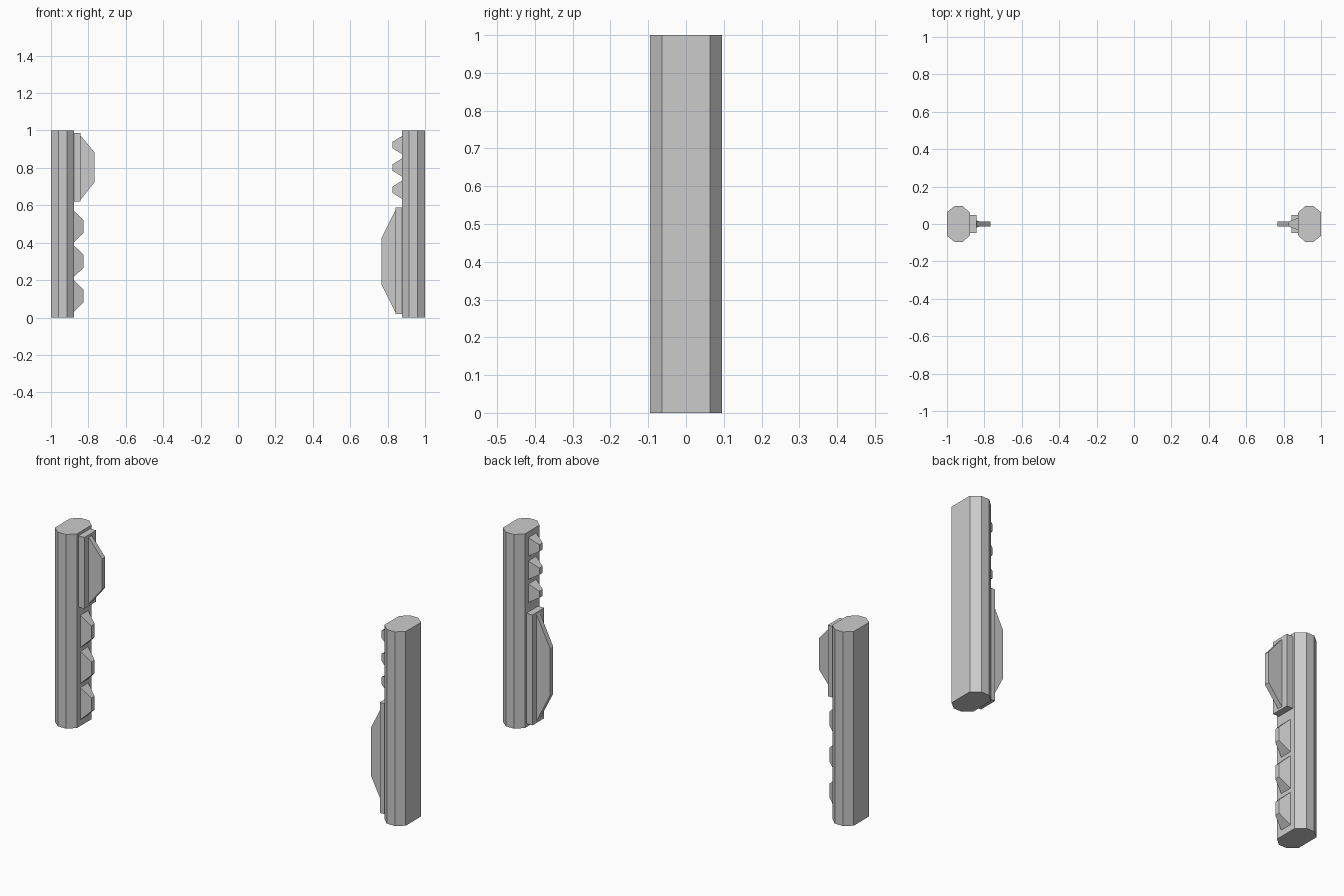
import bpy, bmesh

if "Cube" in bpy.data.objects:
    bpy.data.objects.remove(bpy.data.objects["Cube"])


def loft(name, ring_a, ring_b):
    """Closed solid between two matching point rings."""
    bm = bmesh.new()
    a = [bm.verts.new(p) for p in ring_a]
    b = [bm.verts.new(p) for p in ring_b]
    n = len(a)
    bm.faces.new(a)
    bm.faces.new(b)
    for i in range(n):
        bm.faces.new((a[i], a[(i + 1) % n], b[(i + 1) % n], b[i]))
    bmesh.ops.recalc_face_normals(bm, faces=bm.faces)
    mesh = bpy.data.meshes.new(name)
    bm.to_mesh(mesh)
    bm.free()
    obj = bpy.data.objects.new(name, mesh)
    bpy.context.collection.objects.link(obj)
    return obj


def rect(x, y, z0, z1):
    return [(x, -y, z0), (x, y, z0), (x, y, z1), (x, -y, z1)]


def post(name, side):
    half = [(1.0, 0.063), (0.96, 0.095), (0.915, 0.095), (0.876, 0.06)]
    outline = half + [(x, -y) for x, y in reversed(half)]
    loft(name, *[[(side * x, y, z) for x, y in outline] for z in (0, 1)])


def block(name, side, x0, y0, base, x1, y1, tip):
    """Block growing inward from a base rectangle to a tip rectangle."""
    loft(name, rect(side * x0, y0, *base), rect(side * x1, y1, *tip))


# per side: plate z range, fin base, fin tip, tooth centres, tooth half heights
sides = {
    "left": (-1, (0.619, 0.986), (0.63, 0.973), (0.725, 0.882),
             (0.115, 0.301, 0.487), 0.083, 0.034),
    "right": (1, (0.018, 0.587), (0.028, 0.576), (0.178, 0.422),
              (0.683, 0.802, 0.922), 0.048, 0.017),
}
for label, (s, plate, fin, fin_tip, teeth, h, h_tip) in sides.items():
    post(label + "_post", s)
    # handle: backing plate with a tapered fin
    block(label + "_plate", s, 0.876, 0.048, plate, 0.842, 0.048, plate)
    block(label + "_fin", s, 0.842, 0.013, fin, 0.766, 0.013, fin_tip)
    # row of truncated pyramid teeth
    for i, z in enumerate(teeth):
        block(f"{label}_tooth_{i + 1}", s, 0.876, 0.032, (z - h, z + h),
              0.826, 0.013, (z - h_tip, z + h_tip))
